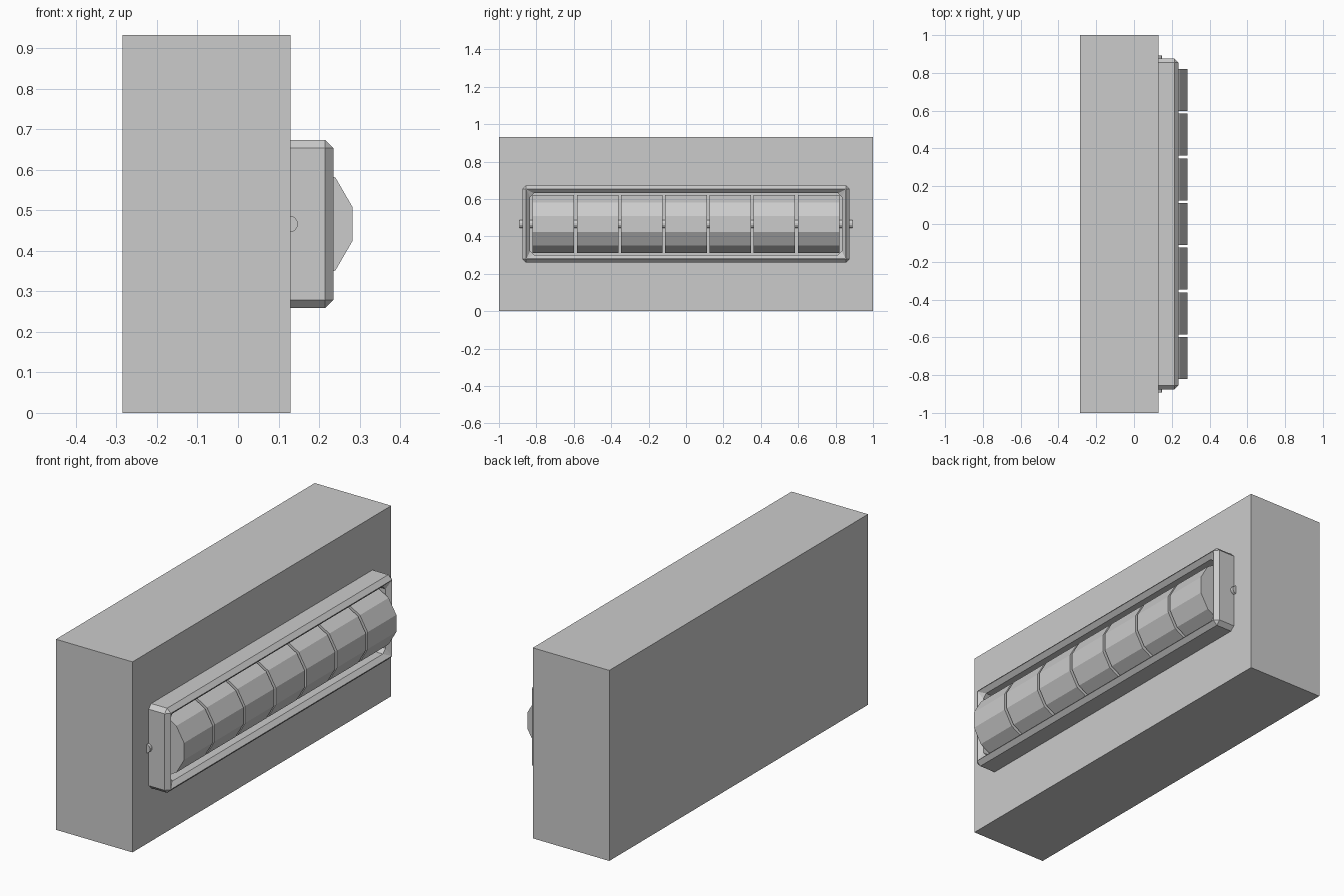
import bpy, bmesh, math
from mathutils import Matrix

if "Cube" in bpy.data.objects:
    bpy.data.objects.remove(bpy.data.objects["Cube"])

AXLE_X, MID_Z = 0.127, 0.466


def new_object(name, bm):
    bmesh.ops.recalc_face_normals(bm, faces=bm.faces)
    mesh = bpy.data.meshes.new(name)
    bm.to_mesh(mesh)
    bm.free()
    obj = bpy.data.objects.new(name, mesh)
    bpy.context.collection.objects.link(obj)
    return obj


def box(name, x0, x1, y0, y1, z0, z1):
    bm = bmesh.new()
    bmesh.ops.create_cube(bm, size=1)
    for v in bm.verts:
        v.co.x = x1 if v.co.x > 0 else x0
        v.co.y = y1 if v.co.y > 0 else y0
        v.co.z = z1 if v.co.z > 0 else z0
    return new_object(name, bm)


def rod(name, radius, sides, y0, y1):
    """Prism along y on the roller axis, with a flat face towards +x."""
    bm = bmesh.new()
    bmesh.ops.create_cone(bm, cap_ends=True, segments=sides, radius1=radius,
                          radius2=radius, depth=y1 - y0)
    spin = Matrix.Rotation(math.pi / sides, 4, 'Z')
    place = Matrix.Translation((AXLE_X, (y0 + y1) / 2, MID_Z))
    bmesh.ops.transform(bm, verts=bm.verts,
                        matrix=place @ Matrix.Rotation(math.pi / 2, 4, 'X') @ spin)
    return new_object(name, bm)


def frame(name, x0, x1, half_y, half_z, wall, chamfer):
    """Rectangular ring facing +x, all sharp edges chamfered."""
    bm = bmesh.new()
    loops = []
    for x, inset in ((x0, 0), (x1, 0), (x1, wall), (x0, wall)):
        loops.append([bm.verts.new((x, sy * (half_y - inset),
                                    MID_Z + sz * (half_z - inset)))
                      for sy, sz in ((-1, -1), (1, -1), (1, 1), (-1, 1))])
    for i in range(4):
        a, b = loops[i], loops[(i + 1) % 4]
        for k in range(4):
            n = (k + 1) % 4
            bm.faces.new((a[k], a[n], b[n], b[k]))
    obj = new_object(name, bm)
    bevel = obj.modifiers.new("chamfer", 'BEVEL')
    bevel.width = chamfer
    bevel.segments = 1
    bevel.limit_method = 'ANGLE'
    return obj


# Wall block
box("wall_block", -0.285, 0.129, -1, 1, 0, 0.932)

# Chamfered surround, its rear edge sunk into the block
frame("roller_frame", 0.10, 0.235, 0.875, 0.207, 0.042, 0.02)

# Axle poking through both ends of the frame
rod("axle", 0.021, 12, -0.891, 0.891)

# Seven twelve-sided rollers
count, width, pitch = 7, 0.222, 0.2365
for i in range(count):
    y = (i - (count - 1) / 2) * pitch
    rod(f"roller_{i + 1}", 0.161, 12, y - width / 2, y + width / 2)
